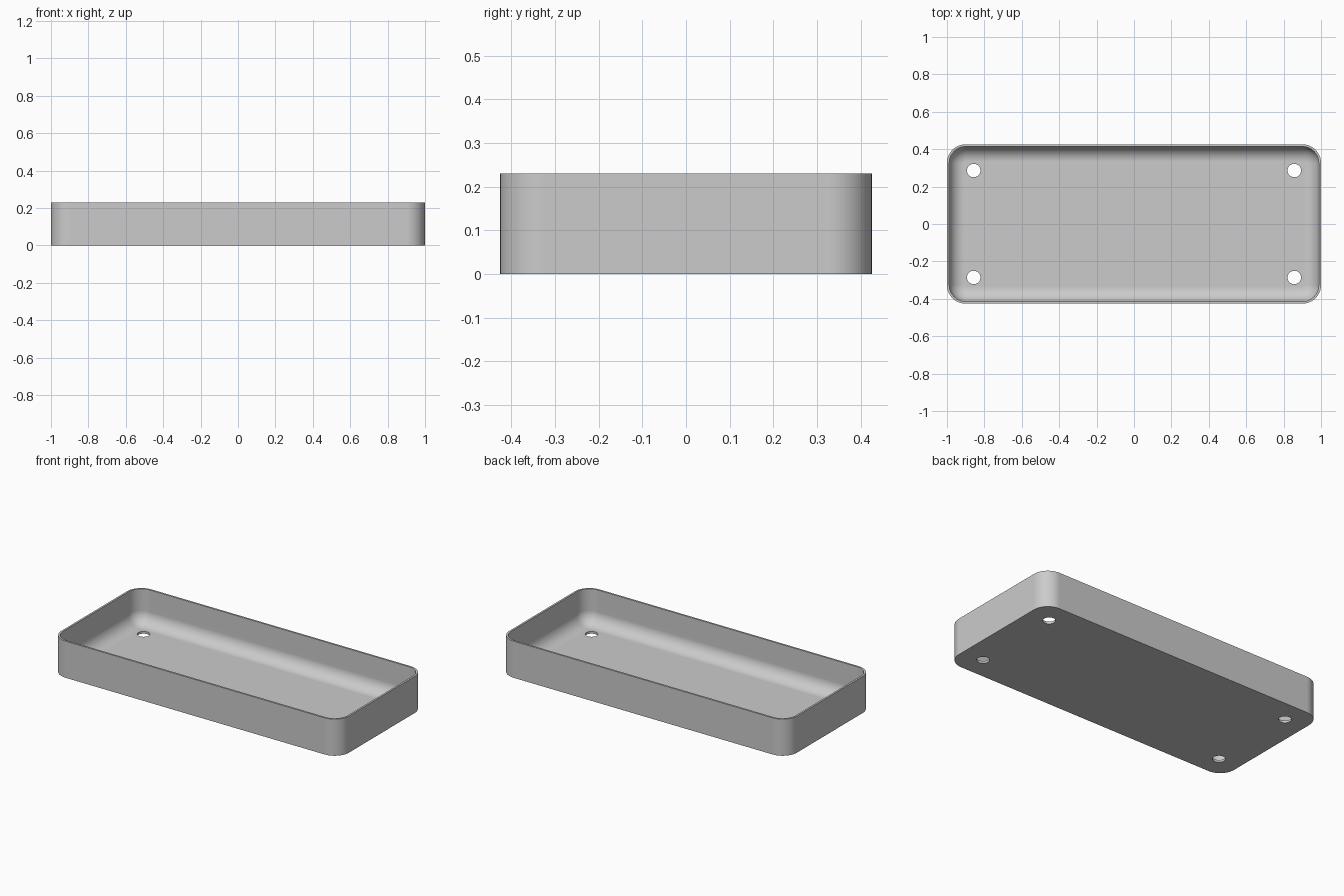
import bpy, bmesh, math

default = bpy.data.objects.get("Cube")
if default:
    bpy.data.objects.remove(default, do_unlink=True)

HALF_X, HALF_Y, HEIGHT = 1.0, 0.426, 0.23
CORNER, WALL, FLOOR, FILLET = 0.1, 0.012, 0.014, 0.08
HOLE_X, HOLE_Y, HOLE_R = 0.857, 0.286, 0.036
STEPS = 12

# One flat colour for the whole tray
grey = bpy.data.materials.new("light grey")
grey.use_nodes = True
colour = (0.6, 0.6, 0.6, 1)
grey.diffuse_color = colour
grey.node_tree.nodes["Principled BSDF"].inputs["Base Color"].default_value = colour


def rounded_ring(bm, inset, z):
    """Ring of vertices around a rounded rectangle."""
    r = CORNER - inset
    ring = []
    for k, (sx, sy) in enumerate([(1, 1), (-1, 1), (-1, -1), (1, -1)]):
        for i in range(STEPS + 1):
            a = math.pi / 2 * (k + i / STEPS)
            ring.append(bm.verts.new((sx * (HALF_X - CORNER) + r * math.cos(a),
                                      sy * (HALF_Y - CORNER) + r * math.sin(a), z)))
    return ring


# Tray wall: outside up, over the rim, down the inside and round the floor fillet
profile = [(0, 0), (0, HEIGHT), (WALL, HEIGHT)]
for i in range(STEPS + 1):
    a = math.pi / 2 * i / STEPS
    profile.append((WALL + FILLET * (1 - math.cos(a)),
                    FLOOR + FILLET * (1 - math.sin(a))))

bm = bmesh.new()
rings = [rounded_ring(bm, inset, z) for inset, z in profile]
for low, high in zip(rings, rings[1:]):
    for i in range(len(low)):
        j = (i + 1) % len(low)
        bm.faces.new((low[i], low[j], high[j], high[i]))
bm.faces.new(rings[0][::-1])
bm.faces.new(rings[-1])
bmesh.ops.recalc_face_normals(bm, faces=bm.faces[:])
mesh = bpy.data.meshes.new("tray")
bm.to_mesh(mesh)
bm.free()
mesh.materials.append(grey)
tray = bpy.data.objects.new("tray", mesh)
bpy.context.collection.objects.link(tray)
bpy.context.view_layer.objects.active = tray

# Four screw holes through the floor
for sx in (-1, 1):
    for sy in (-1, 1):
        bpy.ops.mesh.primitive_cylinder_add(vertices=32, radius=HOLE_R, depth=0.1,
                                            location=(sx * HOLE_X, sy * HOLE_Y, 0))
        cutter = bpy.context.object
        cutter.name = "hole_cutter"
        cutter.hide_render = True
        cutter.data.materials.append(grey)
        cut = tray.modifiers.new("hole", 'BOOLEAN')
        cut.operation = 'DIFFERENCE'
        cut.solver = 'EXACT'
        cut.object = cutter
        bpy.context.view_layer.objects.active = tray
        bpy.ops.object.modifier_apply(modifier=cut.name)
        bpy.data.objects.remove(cutter, do_unlink=True)

# Smooth walls with sharp rim, base and hole edges
bpy.ops.object.select_all(action='DESELECT')
tray.select_set(True)
bpy.context.view_layer.objects.active = tray
bpy.ops.object.shade_smooth_by_angle(angle=math.radians(35))
weighted = tray.modifiers.new("weighted normals", 'WEIGHTED_NORMAL')
weighted.keep_sharp = True
